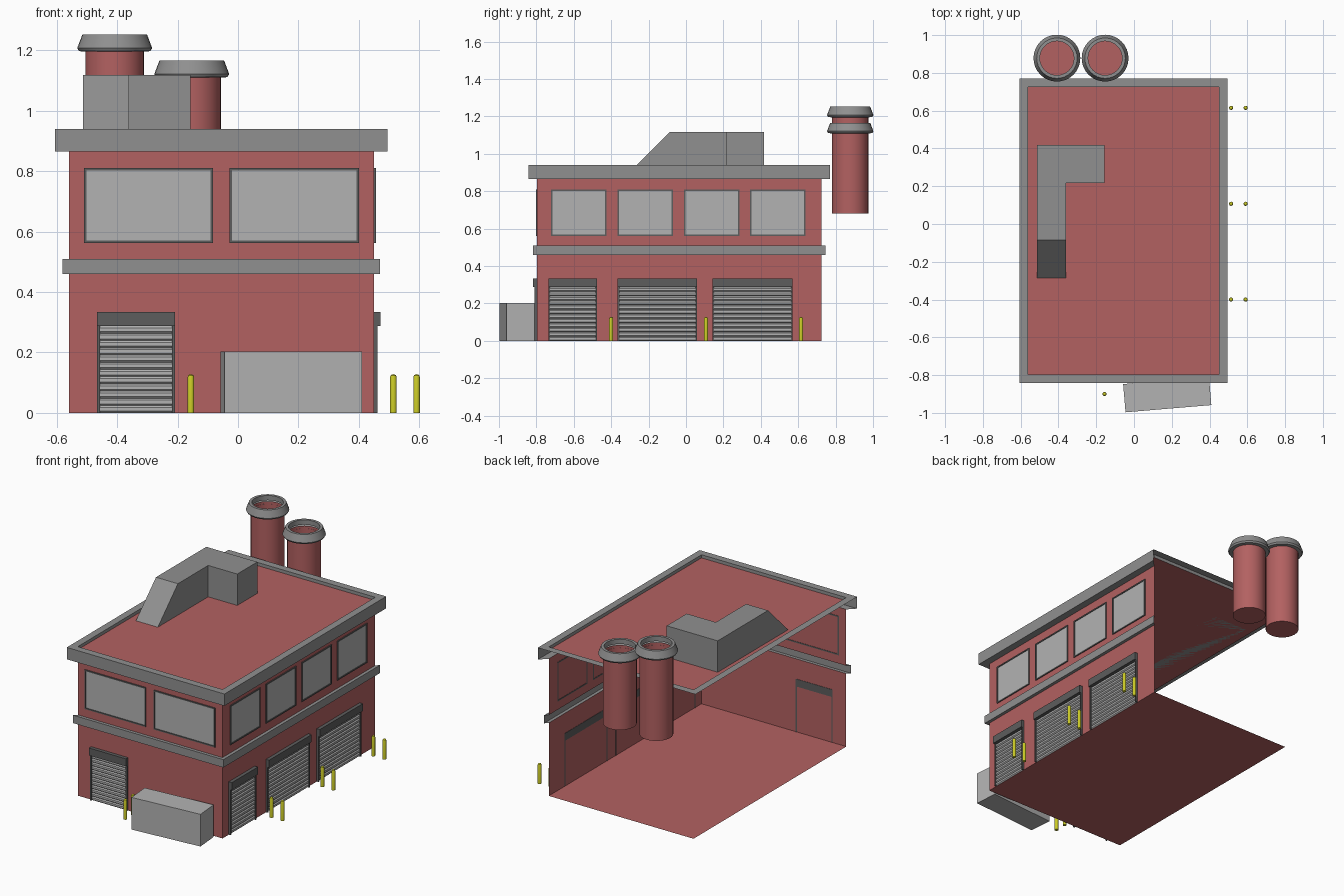
import bpy, bmesh, math
from mathutils import Matrix

if "Cube" in bpy.data.objects:
    bpy.data.objects.remove(bpy.data.objects["Cube"])


def material(name, rgb):
    m = bpy.data.materials.new(name)
    m.diffuse_color = (*rgb, 1)
    m.use_nodes = True
    m.node_tree.nodes["Principled BSDF"].inputs["Base Color"].default_value = m.diffuse_color
    return m


RED = material("brick_red", (0.45, 0.12, 0.12))
YELLOW = material("yellow", (0.6, 0.6, 0.02))
GREY = material("mid_grey", (0.28, 0.28, 0.28))
DARK = material("dark_grey", (0.11, 0.11, 0.11))
PALE = material("pale_grey", (0.45, 0.45, 0.45))


def make(name, verts, faces, mat, fix_normals=False, smooth=False):
    me = bpy.data.meshes.new(name)
    me.from_pydata(verts, [], faces)
    if fix_normals:
        bm = bmesh.new()
        bm.from_mesh(me)
        bmesh.ops.recalc_face_normals(bm, faces=bm.faces)
        bm.to_mesh(me)
        bm.free()
    me.materials.append(mat)
    ob = bpy.data.objects.new(name, me)
    bpy.context.collection.objects.link(ob)
    if smooth:
        bpy.ops.object.select_all(action='DESELECT')
        ob.select_set(True)
        bpy.context.view_layer.objects.active = ob
        bpy.ops.object.shade_smooth_by_angle(angle=math.radians(30))
    return ob


def prism(name, bottom, top, mat):
    n = len(bottom)
    faces = [tuple(range(n)), tuple(range(n, 2 * n))]
    faces += [(i, (i + 1) % n, n + (i + 1) % n, n + i) for i in range(n)]
    return make(name, bottom + top, faces, mat, True)


def lathe(name, profile, centre, mat, n=32):
    # Profile of (radius, z); a zero radius becomes a pole
    verts, rows, faces = [], [], []
    for r, z in profile:
        k = 1 if r == 0 else n
        rows.append([len(verts) + i % k for i in range(n)])
        verts += [(centre[0] + r * math.cos(math.tau * i / n),
                   centre[1] + r * math.sin(math.tau * i / n), z) for i in range(k)]
    for a, b in zip(rows, rows[1:]):
        for i in range(n):
            j = (i + 1) % n
            faces.append(tuple(dict.fromkeys((a[i], a[j], b[j], b[i]))))
    return make(name, verts, faces, mat, smooth=True)


# Building shell: stepped rectangular rings, open at the left and back
X0, X1, Y0, Y1 = -0.56, 0.45, -0.797, 0.725
FRONT, RIGHT, BACK, LEFT = range(4)


def ring(name, levels, sides, mat):
    verts, faces = [], []
    for o, z in levels:
        verts += [(X0 - o, Y0 - o, z), (X1 + o, Y0 - o, z),
                  (X1 + o, Y1 + o, z), (X0 - o, Y1 + o, z)]
    for k in range(len(levels) - 1):
        for s in sides:
            t = (s + 1) % 4
            faces.append((4 * k + s, 4 * k + t, 4 * k + 4 + t, 4 * k + 4 + s))
    ob = make(name, verts, faces, mat)
    bm = bmesh.new()
    bm.from_mesh(ob.data)
    bmesh.ops.delete(bm, geom=[v for v in bm.verts if not v.link_faces], context='VERTS')
    bm.to_mesh(ob.data)
    bm.free()


two = (FRONT, RIGHT)
ring("lower_wall", [(0, 0), (0, 0.46)], two, RED)
ring("belt_course", [(0, 0.46), (0.02, 0.46), (0.02, 0.51), (0, 0.51)], two, GREY)
ring("upper_wall", [(0, 0.51), (0, 0.865)], two, RED)
ring("cornice", [(0, 0.865), (0.045, 0.865), (0.045, 0.94)], two, GREY)
ring("parapet_top", [(0.045, 0.94), (0, 0.94), (0, 0.92)], range(4), GREY)
for name, z in (("floor", 0), ("roof", 0.92)):
    make(name, [(X0, Y0, z), (X1, Y0, z), (X1, Y1, z), (X0, Y1, z)], [(0, 1, 2, 3)], RED)


# Wall fittings use u along the wall, v outward from it, z up
def on_wall(side, u, v, z):
    return (u, Y0 - v, z) if side == FRONT else (X1 + v, u, z)


def bar(name, side, u0, u1, z0, z1, v0, v1, mat):
    loop = [(u0, v0), (u1, v0), (u1, v1), (u0, v1)]
    prism(name, [on_wall(side, u, v, z0) for u, v in loop],
          [on_wall(side, u, v, z1) for u, v in loop], mat)


def strip(name, side, u0, u1, profile, mat):
    verts = [on_wall(side, u, v, z) for v, z in profile for u in (u0, u1)]
    faces = [(2 * i, 2 * i + 1, 2 * i + 3, 2 * i + 2) for i in range(len(profile) - 1)]
    make(name, verts, faces, mat)


def window(side, u0, u1, z0=0.562, z1=0.81, w=0.008):
    strip("window_pane", side, u0, u1, [(0.002, z0), (0.002, z1)], PALE)
    for a, b, c, d in ((u0, u0 + w, z0, z1), (u1 - w, u1, z0, z1),
                       (u0 + w, u1 - w, z0, z0 + w), (u0 + w, u1 - w, z1 - w, z1)):
        bar("window_frame", side, a, b, c, d, -0.002, 0.006, DARK)


def shutter(side, u0, u1, top=0.287, slats=12, w=0.009):
    p = top / slats
    prof = []
    for i in range(slats):
        prof += [(0.001, i * p), (0.007, (i + 0.25) * p), (0.007, (i + 0.75) * p)]
    strip("shutter_slats", side, u0 + w, u1 - w, prof + [(0.001, top)], PALE)
    for a in (u0, u1 - w):
        bar("shutter_rail", side, a, a + w, 0, top, -0.002, 0.012, DARK)
    bar("shutter_housing", side, u0, u1, top, 0.334, -0.002, 0.022, DARK)


for u0, u1 in ((-0.51, -0.083), (-0.028, 0.4)):
    window(FRONT, u0, u1)
for i in range(4):
    window(RIGHT, -0.722 + 0.355 * i, -0.425 + 0.355 * i)
shutter(FRONT, -0.466, -0.209)
for u0, u1 in ((-0.735, -0.475), (-0.365, 0.06), (0.142, 0.57)):
    shutter(RIGHT, u0, u1)

# Roof duct: L-shaped plan with a sloping front end
plan = [(-0.513, -0.285), (-0.36, -0.285), (-0.36, 0.217),
        (-0.157, 0.217), (-0.157, 0.417), (-0.513, 0.417)]
prism("roof_duct", [(x, y, 0.92) for x, y in plan],
      [(x, max(y, -0.085), 1.118) for x, y in plan], GREY)

# Chimneys with flared rims
for cx, top in ((-0.408, 1.252), (-0.153, 1.166)):
    c = (cx, 0.878)
    lathe("chimney_stack", [(0, 0.68), (0.097, 0.68), (0.097, top - 0.04)], c, RED)
    lathe("chimney_rim", [(0.096, top - 0.057), (0.118, top - 0.055), (0.124, top - 0.045),
                          (0.107, top), (0.09, top), (0.09, top - 0.03)], c, GREY)

# Container beside the front wall
box = [(-0.228, -0.075), (0.228, -0.075), (0.228, 0.075), (-0.228, 0.075)]
bin_ob = prism("container", [(x, y, 0) for x, y in box], [(x, y, 0.203) for x, y in box], PALE)
bin_ob.data.transform(Matrix.Translation((0.176, -0.903, 0)) @ Matrix.Rotation(math.radians(4.8), 4, 'Z'))

# Bollards in pairs
spots = [(-0.156, -0.9), (-0.156, -0.825)]
spots += [(x, y) for y in (-0.4, 0.107, 0.615) for x in (0.514, 0.591)]
for s in spots:
    lathe("bollard", [(0, 0), (0.011, 0), (0.011, 0.117), (0.009, 0.124), (0.005, 0.127), (0, 0.128)],
          s, YELLOW, 16)
